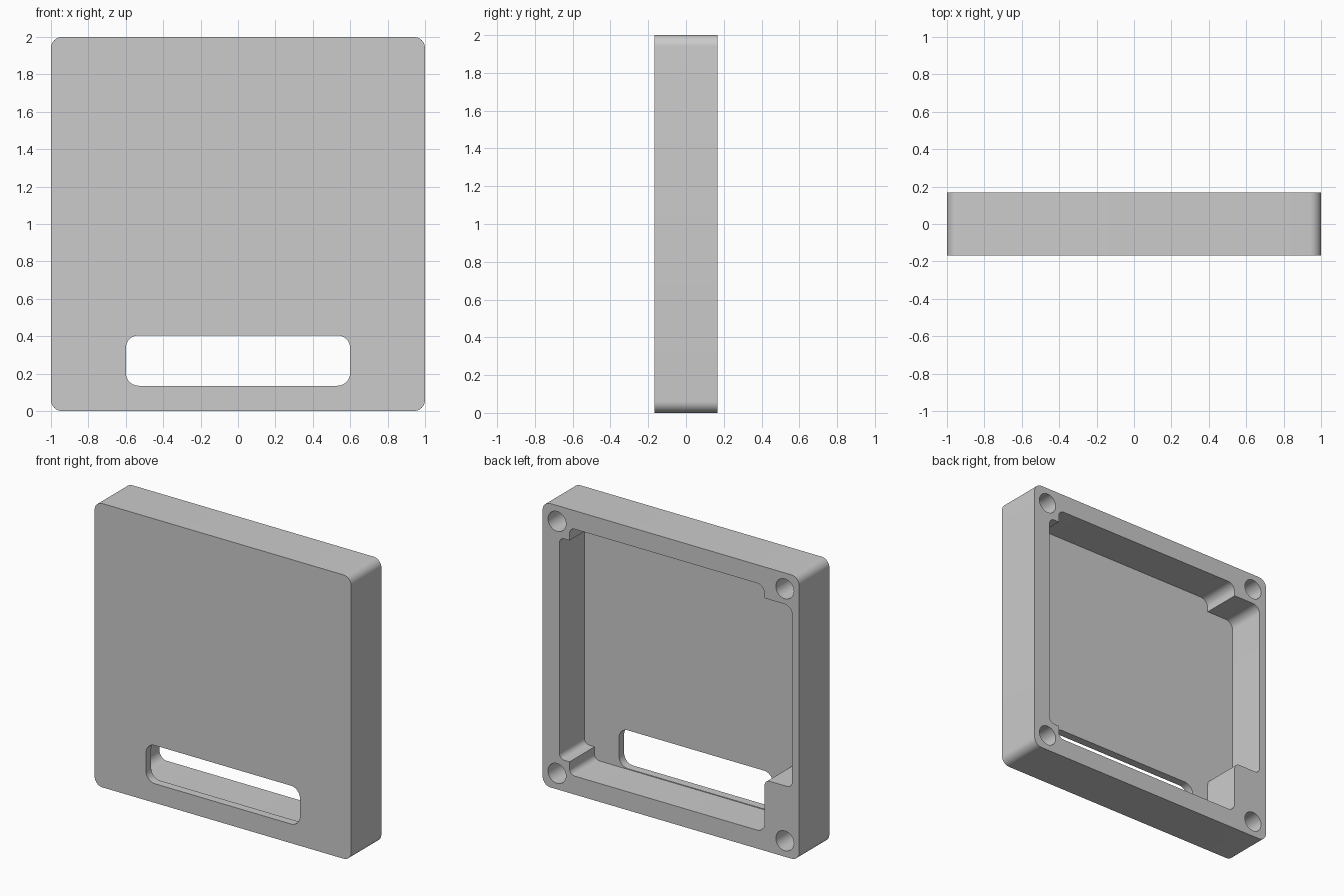
import bpy, bmesh, math
from mathutils import Vector

cube = bpy.data.objects.get("Cube")
if cube:
    bpy.data.objects.remove(cube, do_unlink=True)

BACK, FRONT, FLOOR = 0.168, -0.168, -0.11


def filleted(corners, steps=10):
    """Round each (x, z, radius) right-angle corner of an outline."""
    out = []
    for i, (x, z, r) in enumerate(corners):
        p = Vector((x, z))
        if r == 0:
            out.append(p)
            continue
        a = (Vector(corners[i - 1][:2]) - p).normalized() * r
        b = (Vector(corners[(i + 1) % len(corners)][:2]) - p).normalized() * r
        for k in range(steps + 1):
            t = math.pi / 2 * k / steps
            out.append(p + a * (1 - math.sin(t)) + b * (1 - math.cos(t)))
    return out


def rounded_box(x0, x1, z0, z1, r):
    return filleted([(x0, z0, r), (x1, z0, r), (x1, z1, r), (x0, z1, r)])


def slab(name, outline, y0, y1):
    """Extrude an x-z outline from y0 to y1."""
    bm = bmesh.new()
    face = bm.faces.new([bm.verts.new((p.x, y0, p.y)) for p in outline])
    ext = bmesh.ops.extrude_face_region(bm, geom=[face])
    moved = [v for v in ext["geom"] if isinstance(v, bmesh.types.BMVert)]
    bmesh.ops.translate(bm, verts=moved, vec=(0, y1 - y0, 0))
    bmesh.ops.recalc_face_normals(bm, faces=bm.faces)
    mesh = bpy.data.meshes.new(name)
    bm.to_mesh(mesh)
    bm.free()
    obj = bpy.data.objects.new(name, mesh)
    bpy.context.collection.objects.link(obj)
    return obj


grey = bpy.data.materials.new("light_grey")
grey.use_nodes = True
grey.diffuse_color = (0.6, 0.6, 0.6, 1)
grey.node_tree.nodes["Principled BSDF"].inputs["Base Color"].default_value = (0.6, 0.6, 0.6, 1)

# Shell: rounded square block
shell = slab("case_shell", rounded_box(-1, 1, 0, 2, 0.06), FRONT, BACK)
shell.data.materials.append(grey)

# Pocket: open at the back, stepped around the four corner bosses
R = 0.06
S = 0.04
pocket = filleted([
    (-0.73, 0.13, R), (0.79, 0.13, S), (0.79, 0.22, 0), (0.87, 0.22, S),
    (0.87, 1.78, S), (0.79, 1.78, 0), (0.79, 1.87, S), (-0.73, 1.87, R),
    (-0.73, 1.78, 0), (-0.945, 1.78, R), (-0.945, 0.5, S), (-0.73, 0.5, S)])
cutters = [slab("pocket_cutter", pocket, FLOOR, BACK + 0.1)]

# Slot through the front plate
cutters.append(slab("slot_cutter", rounded_box(-0.6, 0.6, 0.135, 0.405, 0.07),
                    FRONT - 0.1, FLOOR + 0.05))

# Blind screw holes in the bosses
for sx in (-1, 1):
    for sz in (-1, 1):
        ring = [Vector((sx * 0.888 + 0.07 * math.cos(k * math.tau / 32),
                        1 + sz * 0.888 + 0.07 * math.sin(k * math.tau / 32)))
                for k in range(32)]
        cutters.append(slab("hole_cutter", ring, FLOOR, BACK + 0.1))

# Cut the openings
bpy.context.view_layer.objects.active = shell
for cutter in cutters:
    mod = shell.modifiers.new("cut", "BOOLEAN")
    mod.operation = "DIFFERENCE"
    mod.solver = "EXACT"
    mod.object = cutter
    bpy.ops.object.modifier_apply(modifier=mod.name)
    bpy.data.objects.remove(cutter, do_unlink=True)

bpy.ops.object.select_all(action="DESELECT")
shell.select_set(True)
bpy.ops.object.shade_smooth_by_angle(angle=math.radians(30))
